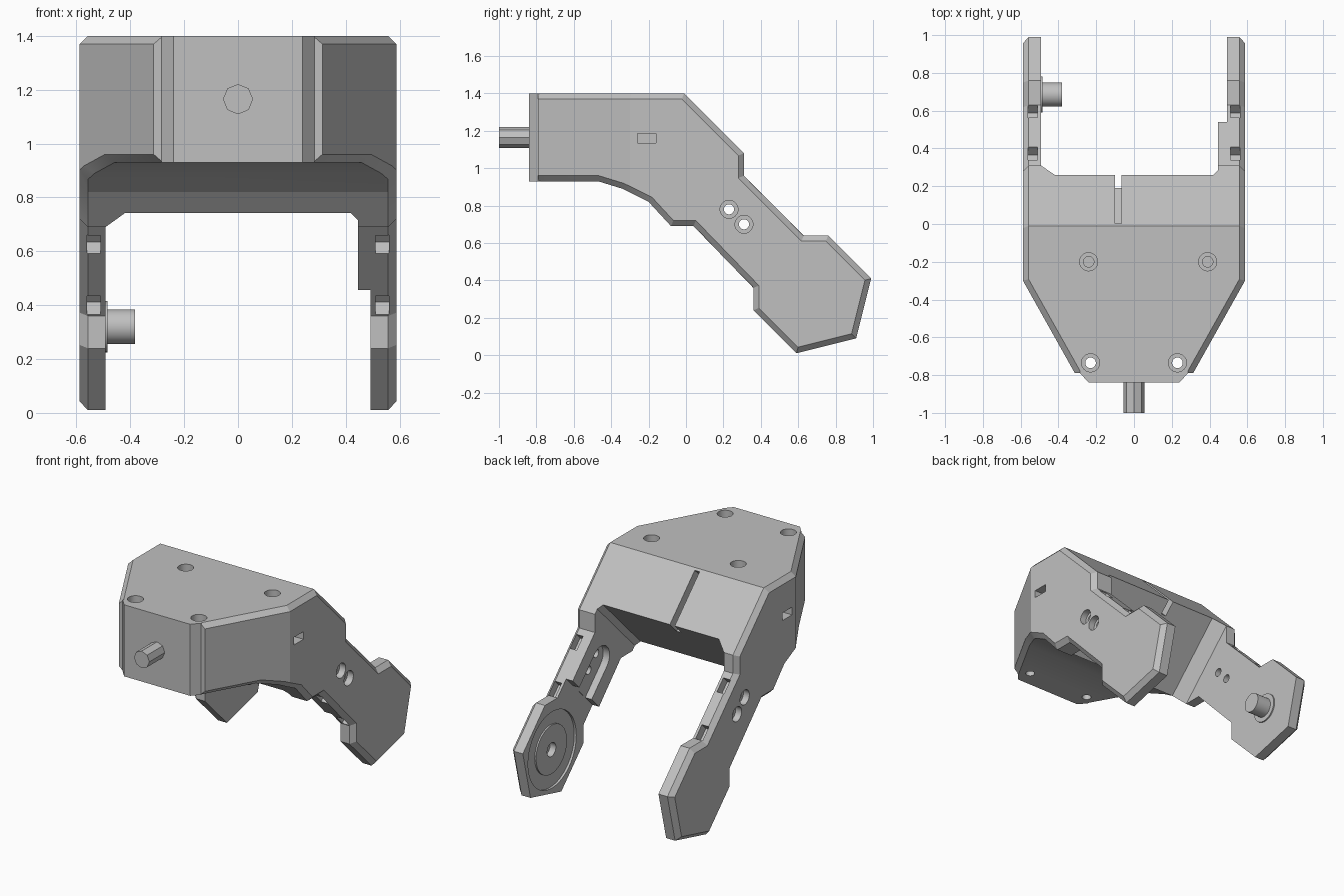
import bpy, bmesh, math
from mathutils import Matrix, Vector

if "Cube" in bpy.data.objects:
    bpy.data.objects.remove(bpy.data.objects["Cube"])

grey = bpy.data.materials.new("plain grey")
grey.use_nodes = True
grey.diffuse_color = (0.53, 0.53, 0.53, 1)
grey.node_tree.nodes["Principled BSDF"].inputs["Base Color"].default_value = grey.diffuse_color

R = math.sqrt(0.5)
# Arm frame: x across, u down along the arms, v square to them
ARM = Matrix(((1, 0, 0, 0), (0, R, R, 0), (0, -R, R, 0), (0, 0, 0, 1)))
SIDE = Matrix(((0, 0, 1, 0), (1, 0, 0, 0), (0, 1, 0, 0), (0, 0, 0, 1)))


def finish(bm, name):
    bmesh.ops.recalc_face_normals(bm, faces=bm.faces[:])
    mesh = bpy.data.meshes.new(name)
    bm.to_mesh(mesh)
    bm.free()
    mesh.materials.append(grey)
    ob = bpy.data.objects.new(name, mesh)
    bpy.context.collection.objects.link(ob)
    return ob


def prism_mesh(points, low, high, frame=Matrix()):
    bm = bmesh.new()
    face = bm.faces.new([bm.verts.new((a, b, low)) for a, b in points])
    new = bmesh.ops.extrude_face_region(bm, geom=[face])["geom"]
    moved = [g for g in new if isinstance(g, bmesh.types.BMVert)]
    bmesh.ops.translate(bm, verts=moved, vec=(0, 0, high - low))
    bm.transform(frame)
    bmesh.ops.recalc_face_normals(bm, faces=bm.faces[:])
    return bm


def prism(name, points, low, high, frame=Matrix()):
    return finish(prism_mesh(points, low, high, frame), name)


def box(name, x, y, z, frame=Matrix()):
    return prism(name, [(x[0], y[0]), (x[1], y[0]), (x[1], y[1]), (x[0], y[1])], *z, frame)


def rod(name, start, end, radius, sides=32):
    start, end = Vector(start), Vector(end)
    bm = bmesh.new()
    bmesh.ops.create_cone(bm, cap_ends=True, segments=sides, radius1=radius,
                          radius2=radius, depth=(end - start).length)
    turn = (end - start).to_track_quat('Z', 'Y').to_matrix().to_4x4()
    bm.transform(Matrix.Translation((start + end) / 2) @ turn)
    return finish(bm, name)


def combine(target, other, operation='DIFFERENCE'):
    mod = target.modifiers.new("cut", 'BOOLEAN')
    mod.operation, mod.object, mod.solver = operation, other, 'EXACT'
    graph = bpy.context.evaluated_depsgraph_get()
    mesh = bpy.data.meshes.new_from_object(target.evaluated_get(graph))
    target.modifiers.clear()
    target.data = mesh
    bpy.data.objects.remove(other)


# Main shell: side outline, tapered towards the front
outline = [(-0.79, 0.93), (-0.79, 1.40), (-0.01, 1.40), (0.31, 1.08), (0.31, 0.96),
           (0.63, 0.64), (0.76, 0.64), (0.99, 0.41), (0.91, 0.09), (0.59, 0.01),
           (0.36, 0.24), (0.36, 0.36), (0.04, 0.69), (-0.08, 0.69), (-0.20, 0.82),
           (-0.34, 0.89), (-0.47, 0.93)]
bm = prism_mesh(outline, -0.588, 0.588, SIDE)
for s in (-1, 1):
    cut = bmesh.ops.bisect_plane(bm, geom=bm.verts[:] + bm.edges[:] + bm.faces[:], dist=1e-5,
                                 plane_co=(s * 0.588, -0.30, 0), plane_no=(s * 0.49, -0.275, 0),
                                 clear_outer=True)
    rim = [g for g in cut["geom_cut"] if isinstance(g, bmesh.types.BMEdge)]
    bmesh.ops.contextual_create(bm, geom=rim)
bmesh.ops.recalc_face_normals(bm, faces=bm.faces[:])


def is_flank(face):
    return abs(face.normal.x) > 0.5


# Chamfer the outer rim of both flanks
rims = [e for e in bm.edges if len(e.link_faces) == 2
        and is_flank(e.link_faces[0]) != is_flank(e.link_faces[1])
        and abs(e.verts[0].co.y + e.verts[1].co.y + 1.58) > 1e-3]
bmesh.ops.bevel(bm, geom=rims, offset=0.03, offset_type='OFFSET', segments=1,
                profile=0.5, affect='EDGES')
body = finish(bm, "forked_body")

# Nose block with chamfered uprights
nose = prism("nose", [(-0.285, -0.70), (-0.285, -0.79), (-0.24, -0.84), (0.24, -0.84),
                      (0.285, -0.79), (0.285, -0.70)], 0.93, 1.40)
combine(body, nose, 'UNION')

# Gap between the arms, leaving a thicker pad on the left arm
gap = [(-0.42, -0.615), (0.42, -0.615), (0.445, -0.58), (0.445, -0.134), (0.493, -0.134),
       (0.493, 1.2), (-0.493, 1.2), (-0.493, -0.544)]
combine(body, prism("gap", gap, -0.5, 1.5, ARM))

# Rounded channel in the thicker pad
arc = [(-0.36 - 0.09 * math.sin(math.pi * i / 12), 0.71 + 0.09 * math.cos(math.pi * i / 12))
       for i in range(13)]
combine(body, prism("channel", arc + [(0.0, 0.62), (0.0, 0.80)], 0.40, 0.492,
                    ARM @ SIDE))

# Groove over the bridge
combine(body, box("groove", (-0.10, -0.065), (-0.98, -0.5), (0.883, 1.3), ARM))

for s in (-1, 1):
    # Pockets in the upper and lower edges of the arms
    for u in (-0.37, -0.055):
        for v in ((0.84, 1.0), (0.4, 0.575)):
            combine(body, box("pocket", (s * 0.535 - 0.025, s * 0.535 + 0.025),
                              (u - 0.047, u + 0.047), v, ARM))
    # Screw holes through the arms
    for y, z in ((0.23, 0.78), (0.31, 0.70)):
        combine(body, rod("bore", (s * 0.46, y, z), (s * 0.7, y, z), 0.027))
        combine(body, rod("counterbore", (s * 0.545, y, z), (s * 0.7, y, z), 0.048))
    # Small side windows
    combine(body, box("window", (s * 0.588 - 0.09, s * 0.588 + 0.09), (-0.26, -0.16),
                      (1.135, 1.185)))

# Screw holes in the top
for x, y, floor in ((-0.23, -0.735, 0.5), (0.23, -0.735, 0.5), (-0.24, -0.2, 1.0), (0.39, -0.2, 1.0)):
    combine(body, rod("bore", (x, y, floor), (x, y, 1.5), 0.028))
    combine(body, rod("counterbore", (x, y, 1.30), (x, y, 1.5), 0.048))

# Shaft recess in the nose
combine(body, rod("recess", (0, -1, 1.165), (0, -0.76, 1.165), 0.143, 48))
combine(body, rod("socket", (0, -1, 1.165), (0, -0.66, 1.165), 0.092, 48))

# Round seat inside the left arm
hub = (0.685, 0.32)
combine(body, rod("seat", (0.40, *hub), (0.508, *hub), 0.25, 64))
disc = rod("seat_disc", (0.498, *hub), (0.515, *hub), 0.16, 64)
combine(disc, rod("bore", (0.4, *hub), (0.6, *hub), 0.045))
combine(body, rod("bore", (0.4, *hub), (0.54, *hub), 0.045))

# Pivot peg inside the right arm
rod("peg_flange", (-0.50, *hub), (-0.484, *hub), 0.095, 48)
rod("peg", (-0.50, *hub), (-0.382, *hub), 0.064, 48)

# Front shaft with cross hole and end hole
shaft = rod("front_shaft", (0, -1, 1.165), (0, -0.62, 1.165), 0.056, 8)
combine(shaft, rod("cross_bore", (-0.2, -0.92, 1.165), (0.2, -0.92, 1.165), 0.026))
combine(shaft, rod("end_bore", (0, -1.1, 1.165), (0, -0.96, 1.165), 0.026))

# Smooth the round parts, keep the edges crisp
for ob in bpy.context.collection.objects:
    ob.select_set(ob.type == 'MESH')
bpy.context.view_layer.objects.active = body
bpy.ops.object.shade_smooth_by_angle(angle=math.radians(20))
